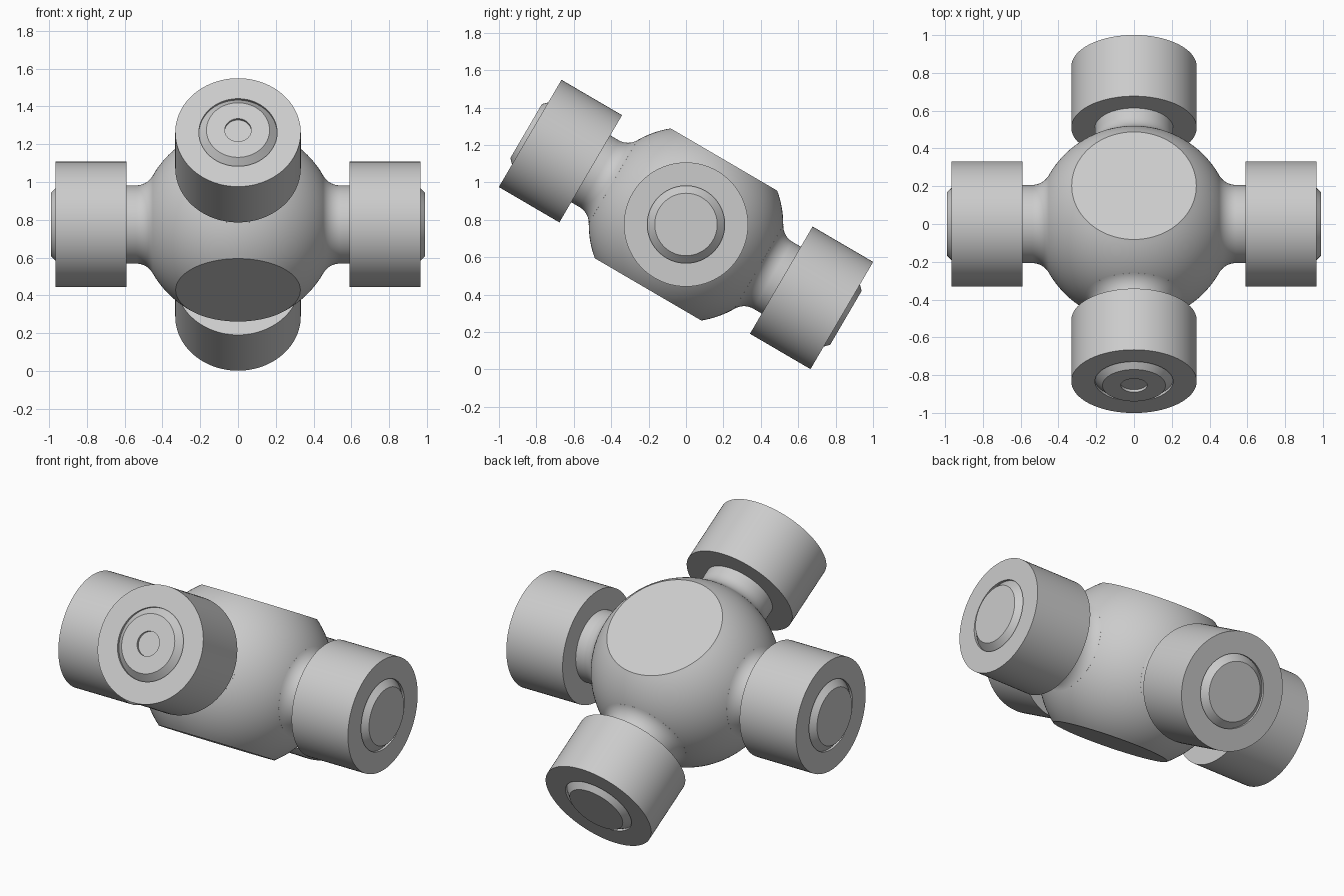
import bpy, bmesh
from math import sin, cos, pi, radians, sqrt, atan2, asin
from mathutils import Matrix, Vector

if "Cube" in bpy.data.objects:
    bpy.data.objects.remove(bpy.data.objects["Cube"])

TILT = Matrix.Translation((0, 0, 0.775)) @ Matrix.Rotation(radians(-30.3), 4, 'X')
BALL_R, FLAT_Z = 0.52, 0.402      # central ball and its two flats
NECK_R, FILLET = 0.207, 0.1       # arm pins
CAP_R, CAP_IN, CAP_OUT, PIN_END = 0.332, 0.59, 0.965, 0.99


def lathe(name, profile, matrix, closed=False):
    """Spin (radius, height) points round local z, then place the object."""
    bm = bmesh.new()
    verts = [bm.verts.new((r, 0, h)) for r, h in profile]
    edges = [bm.edges.new(p) for p in zip(verts, verts[1:])]
    if closed:
        edges.append(bm.edges.new((verts[-1], verts[0])))
    bmesh.ops.spin(bm, geom=verts + edges, cent=(0, 0, 0), axis=(0, 0, 1),
                   angle=2 * pi, steps=96, use_merge=False)
    bmesh.ops.remove_doubles(bm, verts=bm.verts, dist=1e-5)
    bmesh.ops.recalc_face_normals(bm, faces=bm.faces)
    mesh = bpy.data.meshes.new(name)
    bm.to_mesh(mesh)
    bm.free()
    obj = bpy.data.objects.new(name, mesh)
    bpy.context.collection.objects.link(obj)
    obj.matrix_world = matrix
    bpy.ops.object.select_all(action='DESELECT')
    obj.select_set(True)
    bpy.context.view_layer.objects.active = obj
    bpy.ops.object.shade_smooth_by_angle(angle=radians(30))
    return obj


# Central ball with flat top and bottom
a0 = asin(FLAT_Z / BALL_R)
arc = [a0 * (i / 20 - 1) for i in range(41)]
ball = [(0, -FLAT_Z)] + [(BALL_R * cos(a), BALL_R * sin(a)) for a in arc] + [(0, FLAT_Z)]
lathe("centre_ball", ball, TILT)

# Pin profile: fillet blending out of the ball, straight neck, chamfered end
cr = NECK_R + FILLET
ch = sqrt((BALL_R + FILLET) ** 2 - cr ** 2)
start = atan2(-ch, -cr) + 2 * pi
fillet = [start + (pi - start) * i / 14 for i in range(15)]
base = [(0, 0.38), (0.24, 0.38)] + [(cr + FILLET * cos(a), ch + FILLET * sin(a)) for a in fillet]
tip = [(NECK_R, PIN_END - 0.04), (0.167, PIN_END)]
dimple = [(0.07, PIN_END), (0.07, PIN_END - 0.015), (0, PIN_END - 0.015)]

# Bearing cap ring profile
cap = [(NECK_R, CAP_IN), (CAP_R, CAP_IN), (CAP_R, CAP_OUT), (NECK_R, CAP_OUT)]

# Four arms, the front one with a shallow centre recess
for side, axis in (("right", (1, 0, 0)), ("left", (-1, 0, 0)),
                   ("back", (0, 1, 0)), ("front", (0, -1, 0))):
    m = TILT @ Vector((0, 0, 1)).rotation_difference(Vector(axis)).to_matrix().to_4x4()
    end = dimple if side == "front" else [(0, PIN_END)]
    lathe(side + "_pin", base + tip + end, m)
    lathe(side + "_bearing_cap", cap, m, closed=True)
